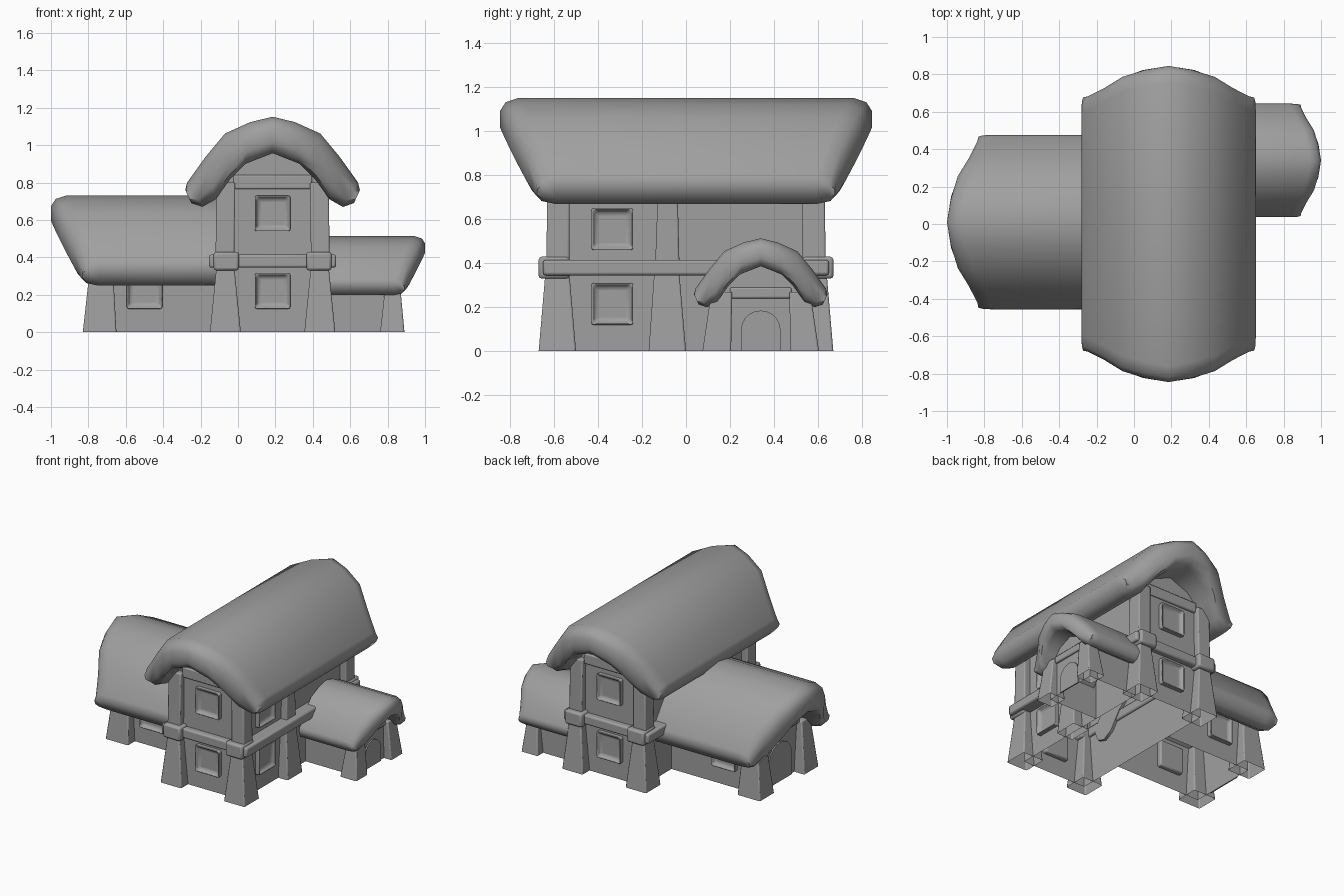
import bpy, bmesh
from math import radians, pi, sin, cos
from mathutils import Matrix, Vector

cube = bpy.data.objects.get("Cube")
if cube:
    bpy.data.objects.remove(cube)

grey = bpy.data.materials.new("clay grey")
grey.use_nodes = True
COLOUR = (0.35, 0.35, 0.35, 1)
grey.diffuse_color = COLOUR
grey.node_tree.nodes["Principled BSDF"].inputs["Base Color"].default_value = COLOUR


def frame(x, y, z, degrees):
    """Local frame whose -y axis points out of the building."""
    return Matrix.Translation((x, y, z)) @ Matrix.Rotation(radians(degrees), 4, "Z")


def finish(name, bm, matrix, bevel=0, smooth=35):
    bmesh.ops.recalc_face_normals(bm, faces=bm.faces)
    mesh = bpy.data.meshes.new(name)
    bm.to_mesh(mesh)
    bm.free()
    mesh.shade_smooth()
    mesh.set_sharp_from_angle(angle=radians(smooth))
    mesh.materials.append(grey)
    ob = bpy.data.objects.new(name, mesh)
    ob.matrix_world = matrix
    bpy.context.collection.objects.link(ob)
    if bevel:
        mod = ob.modifiers.new("soft edges", "BEVEL")
        mod.width = bevel
        mod.segments = 2
    return ob


def block(name, matrix, low, high, z0, z1, bevel=0.008, open_bottom=False):
    """Box or tapered post; low and high are (x0, x1, y0, y1)."""
    bm = bmesh.new()
    rings = []
    for (x0, x1, y0, y1), z in ((low, z0), (high, z1)):
        rings.append([bm.verts.new((x, y, z)) for x, y in
                      ((x0, y0), (x1, y0), (x1, y1), (x0, y1))])
    for i in range(4):
        j = (i + 1) % 4
        bm.faces.new((rings[0][i], rings[0][j], rings[1][j], rings[1][i]))
    bm.faces.new(rings[1])
    if not open_bottom:
        bm.faces.new(rings[0][::-1])
    return finish(name, bm, matrix, bevel)


# Thatch cross-section: right half, outer ridge to eave and back inside
HALF = [(0, .482), (.12, .453), (.255, .392), (.36, .266), (.457, .13), (.467, .09),
        (.435, .02), (.376, 0), (.305, .04), (.225, .15), (.145, .23), (0, .287)]
MIDS = [(Vector(HALF[i]) + Vector(HALF[11 - i])) / 2 for i in range(12)]


def roof(name, matrix, scale, tip, back=None):
    """Thick curved thatch; the end at -y flares out, the other mirrors it or is flat."""
    loop = [(Vector(p), m) for p, m in zip(HALF, MIDS)]
    flip = lambda v: Vector((-v.x, v.y))
    loop += [(flip(p), flip(m)) for p, m in loop[10:0:-1]]
    # full loop order: right outer, right inner, left inner, left outer
    bm = bmesh.new()

    def ring(thick, inset, side):
        verts = []
        for p, m in loop:
            q = (m + (p - m) * thick) * scale
            reach = tip - scale * (.51 * (MIDS[0].y - m.y) + inset)
            verts.append(bm.verts.new((q.x, reach * side, q.y)))
        return verts

    ends = [(.4, 0), (.8, .025), (1, .085)]
    rings = [ring(t, i, -1) for t, i in ends]
    if back is None:
        rings += [ring(t, i, 1) for t, i in reversed(ends)]
    else:
        rings.append([bm.verts.new((p.x * scale, back, p.y * scale)) for p, m in loop])
    n = len(loop)
    for a, b in zip(rings, rings[1:]):
        for i in range(n):
            j = (i + 1) % n
            bm.faces.new((a[i], a[j], b[j], b[i]))
    # close both ends by bridging outer to inner points
    for r in (rings[0], rings[-1]):
        for i in range(5):
            bm.faces.new((r[i], r[i + 1], r[10 - i], r[11 - i]))
            k = lambda v: r[(n - v) % n]
            bm.faces.new((k(i), k(i + 1), k(10 - i), k(11 - i)))
    return finish(name, bm, matrix, smooth=50)


def walls(name, matrix, half, wall_top, mid, ridge, y0, y1, back_cap):
    """Hollow gabled shell, open underneath."""
    prof = [(half, 0), (half, wall_top), (half * .48, mid), (0, ridge),
            (-half * .48, mid), (-half, wall_top), (-half, 0)]
    bm = bmesh.new()
    a, b = ([bm.verts.new((x, y, z)) for x, z in prof] for y in (y0, y1))
    for i in range(6):
        bm.faces.new((a[i], a[i + 1], b[i + 1], b[i]))
    bm.faces.new(a)
    if back_cap:
        bm.faces.new(b[::-1])
    return finish(name, bm, matrix, smooth=20)


def window(name, matrix, size=.19):
    """Raised soft frame with a recessed pane."""
    bm = bmesh.new()
    bmesh.ops.create_cube(bm, size=1, matrix=Matrix.Diagonal((size, .07, size, 1)))
    bm.faces.ensure_lookup_table()
    front = min(bm.faces, key=lambda f: f.calc_center_median().y)
    bmesh.ops.inset_region(bm, faces=[front], thickness=.032)
    bmesh.ops.translate(bm, verts=front.verts, vec=(0, .028, 0))
    return finish(name, bm, matrix, bevel=.01)


def door(name, matrix, half, height, y):
    """Arched door leaf as a thin plate."""
    bm = bmesh.new()
    pts = [(half, 0)] + [(half * cos(pi * i / 10), height - half + half * sin(pi * i / 10))
                         for i in range(11)] + [(-half, 0)]
    face = bm.faces.new([bm.verts.new((u, y, z)) for u, z in pts])
    out = bmesh.ops.extrude_face_region(bm, geom=[face])["geom"]
    bmesh.ops.translate(bm, verts=[g for g in out if isinstance(g, bmesh.types.BMVert)],
                        vec=(0, -.009, 0))
    return finish(name, bm, matrix)


def corner_posts(name, matrix, low, high, z0, z1):
    for side, word in ((1, "left"), (-1, "right")):
        turn = lambda r: (r[0] * side, r[1] * side, r[2], r[3])
        block(f"{name}_{word}", matrix, turn(low), turn(high), z0, z1, open_bottom=True)


# Main house
CX = .185
walls("main_walls", frame(CX, 0, 0, 0), .255, .86, 1.0, 1.05, -.59, .59, True)
roof("main_roof", frame(CX, 0, .67, 0), 1, .845)

for word, angle in (("front", 0), ("back", 180)):
    f = frame(CX, 0, 0, angle)
    corner_posts(f"{word}_lower_post", f, (.17, .335, -.67, -.5),
                 (.205, .3, -.64, -.53), 0, .35)
    corner_posts(f"{word}_upper_post", f, (.205, .305, -.635, -.53),
                 (.2, .3, -.63, -.53), .4, .8)
    rect = (-.25, .25, -.635, -.58)
    block(f"{word}_band", f, rect, rect, .345, .415, .012)
    rect = (-.21, .21, -.605, -.57)
    block(f"{word}_gable_beam", f, rect, rect, .765, .84)
    for side in (1, -1):
        rect = (.18 * side, .315 * side, -.67, -.53)
        block(f"{word}_band_corner", f, rect, rect, .33, .43, .014)
    for level, z in (("lower", .22), ("upper", .635)):
        window(f"{word}_{level}_window", f @ frame(0, -.59, z, 0))

# Side bands and the left side's middle post and windows
for side, word in ((1, "left"), (-1, "right")):
    rect = (.24 * side, .34 * side, -.65, .65)
    block(f"{word}_band", frame(CX, 0, 0, 0), rect, rect, .345, .415, .012)
block("middle_lower_post", frame(CX, 0, 0, 0), (.2, .33, -.17, 0),
      (.22, .3, -.145, -.03), 0, .35, open_bottom=True)
block("middle_upper_post", frame(CX, 0, 0, 0), (.22, .3, -.14, -.03),
      (.22, .295, -.125, -.04), .4, .8, open_bottom=True)
for level, z in (("lower", .215), ("upper", .555)):
    window(f"left_{level}_window", frame(CX + .255, -.335, z, 90))

# Large wing
wing = frame(0, .01, 0, -90)
walls("large_wing_walls", wing, .255, .45, .58, .63, -.75, -.07, False)
roof("large_wing_roof", frame(0, .01, .25, -90), 1, 1.0, -.05)
corner_posts("large_wing_post", wing, (.17, .335, -.83, -.65),
             (.2, .3, -.79, -.67), 0, .36)
rect = (-.21, .21, -.77, -.73)
block("large_wing_lintel", wing, rect, rect, .345, .42)
door("large_wing_door", wing, .135, .28, -.75)
for word, side, angle in (("front", -1, 0), ("back", 1, 180)):
    window(f"large_wing_{word}_window", frame(-.5, .01 + side * .255, .22, angle))

# Small wing
porch = frame(0, .34, 0, 90)
walls("small_wing_walls", porch, .2, .33, .42, .45, -.83, -.44, False)
roof("small_wing_roof", frame(0, .34, .2, 90), .65, 1.0, -.46)
corner_posts("small_wing_post", porch, (.135, .265, -.89, -.76),
             (.13, .225, -.865, -.79), 0, .27)
rect = (-.14, .14, -.845, -.81)
block("small_wing_lintel", porch, rect, rect, .24, .29)
door("small_wing_door", porch, .09, .185, -.83)
